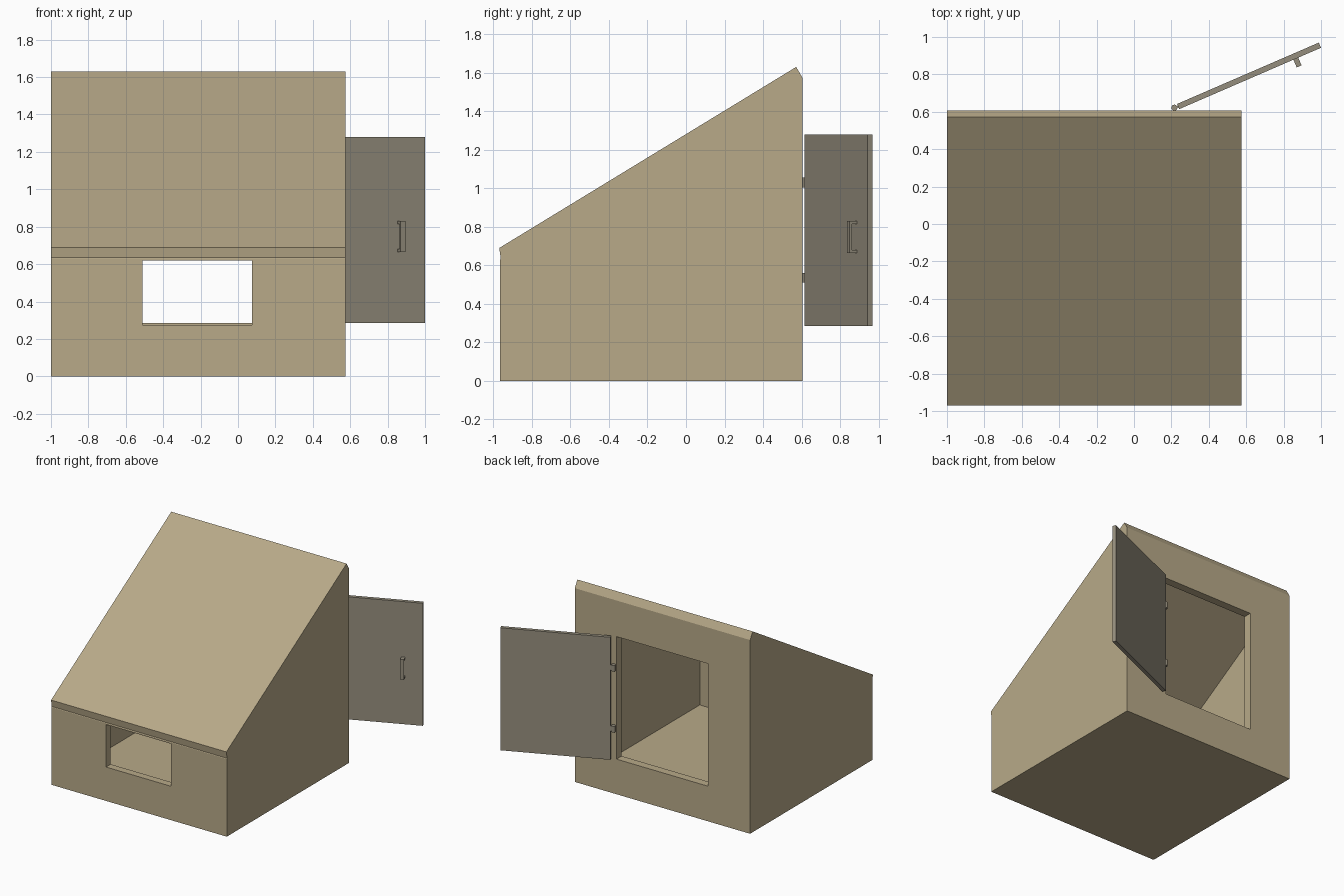
import bpy, bmesh, math
from mathutils import Matrix, Vector

if "Cube" in bpy.data.objects:
    bpy.data.objects.remove(bpy.data.objects["Cube"])


def material(name, rgb):
    m = bpy.data.materials.new(name)
    m.diffuse_color = (*rgb, 1)
    m.use_nodes = True
    m.node_tree.nodes["Principled BSDF"].inputs["Base Color"].default_value = m.diffuse_color
    return m


TAN = material("tan_wall", (0.48, 0.40, 0.25))
GREY = material("grey_door", (0.30, 0.27, 0.205))


def finish(name, bm, mat, matrix=None):
    bmesh.ops.recalc_face_normals(bm, faces=bm.faces)
    me = bpy.data.meshes.new(name)
    bm.to_mesh(me)
    bm.free()
    if mat:
        me.materials.append(mat)
    ob = bpy.data.objects.new(name, me)
    bpy.context.collection.objects.link(ob)
    if matrix:
        ob.matrix_world = matrix
    return ob


def extrude_x(name, profile, x0, x1, mat=None):
    """Extrude a (y, z) profile from x0 to x1."""
    bm = bmesh.new()
    f = bm.faces.new([bm.verts.new((x0, y, z)) for y, z in profile])
    ext = bmesh.ops.extrude_face_region(bm, geom=[f])["geom"]
    moved = [v for v in ext if isinstance(v, bmesh.types.BMVert)]
    bmesh.ops.translate(bm, verts=moved, vec=(x1 - x0, 0, 0))
    return finish(name, bm, mat)


def box(name, lo, hi, mat=None, matrix=None):
    bm = bmesh.new()
    lo, hi = Vector(lo), Vector(hi)
    m = Matrix.Translation((lo + hi) / 2) @ Matrix.Diagonal((*(hi - lo), 1))
    bmesh.ops.create_cube(bm, size=1, matrix=m)
    return finish(name, bm, mat, matrix)


def cut(target, cutter):
    mod = target.modifiers.new("cut", "BOOLEAN")
    mod.operation, mod.solver, mod.object = "DIFFERENCE", "EXACT", cutter
    bpy.context.view_layer.objects.active = target
    bpy.ops.object.modifier_apply(modifier=mod.name)
    bpy.data.objects.remove(cutter)


# House shell: sloped-roof profile, square-cut roof edges
T = 0.065
shell = extrude_x("house_shell", [(-0.965, 0), (0.606, 0), (0.606, 1.573), (0.572, 1.63),
                                  (-0.97, 0.69), (-0.962, 0.635), (-0.965, 0.63)], -1, 0.575, TAN)

# Hollow room, front window and back doorway
cut(shell, extrude_x("room", [(-0.905, T), (0.54, T), (0.54, 1.535), (-0.905, 0.654)],
                     -1 + T, 0.575 - T))
cut(shell, box("window", (-0.51, -1.2, 0.275), (0.075, -0.85, 0.62)))
cut(shell, box("doorway", (-0.62, 0.45, 0.285), (0.2, 0.8, 1.28)))

# Door, swung open: local x runs along the door, local -y is its inner face
swing = Matrix.Translation((0.236, 0.628, 0)) @ Matrix.Rotation(math.radians(23.4), 4, "Z")
D = 0.015
box("door", (0, -D, 0.285), (0.826, D, 1.28), GREY, swing)

# Handle: grip bar held off by two short legs
box("handle_grip", (0.665, -0.06, 0.665), (0.693, -0.046, 0.83), GREY, swing)
for i, z in enumerate((0.665, 0.815)):
    box(f"handle_leg_{i + 1}", (0.665, -0.047, z), (0.693, -D, z + 0.015), GREY, swing)

# Hinge barrels, each with a short leaf to the door
for i, z in enumerate((0.535, 1.03)):
    bm = bmesh.new()
    bmesh.ops.create_cone(bm, cap_ends=True, segments=16, radius1=0.016, radius2=0.016,
                          depth=0.05, matrix=Matrix.Translation((0.216, 0.622, z)))
    finish(f"hinge_{i + 1}", bm, GREY)
    box(f"hinge_leaf_{i + 1}", (-0.02, -0.005, z - 0.022), (0.01, 0.005, z + 0.022), GREY, swing)
